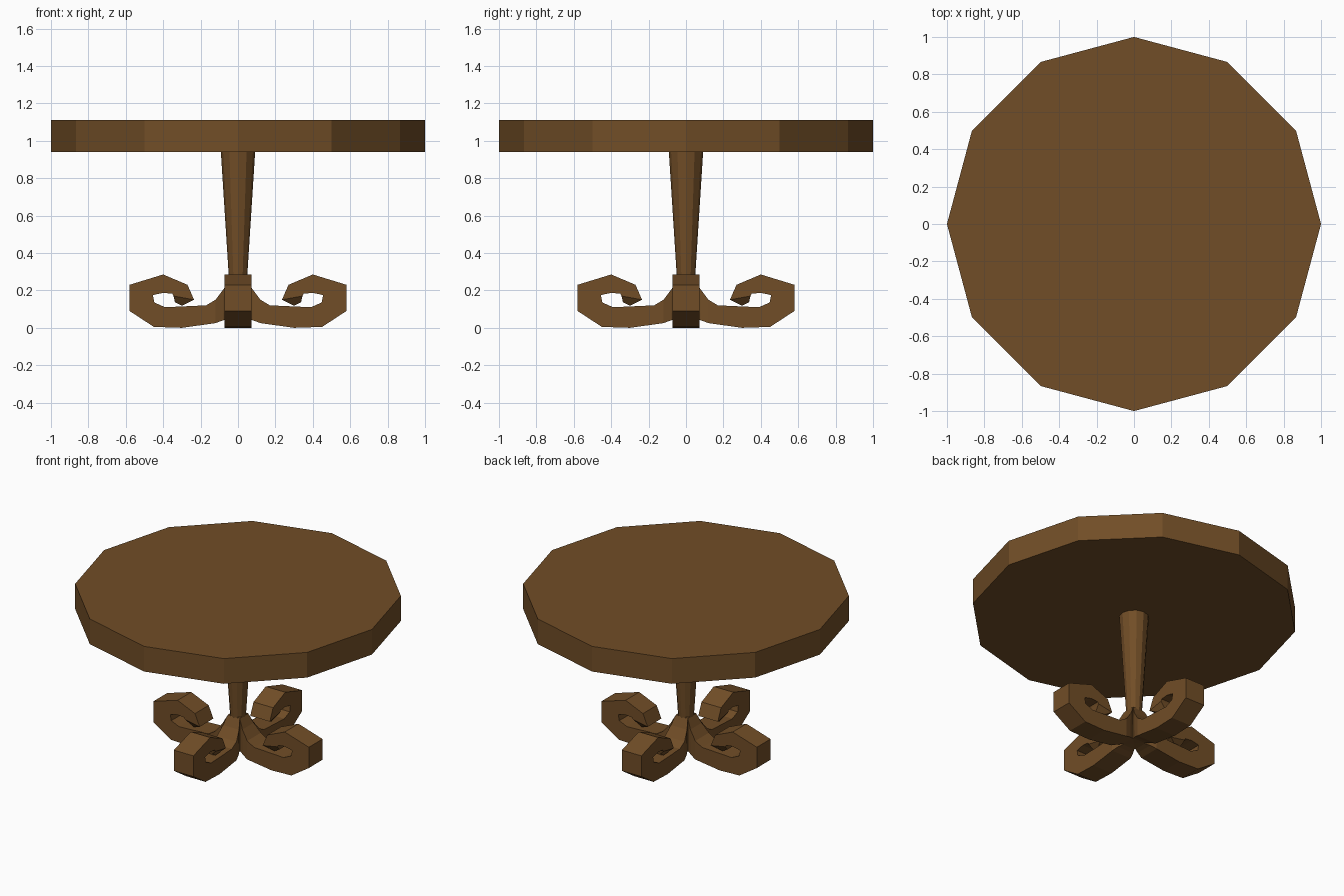
import bpy, bmesh, math
from mathutils import Matrix

cube = bpy.data.objects.get("Cube")
if cube:
    bpy.data.objects.remove(cube)

wood = bpy.data.materials.new("brown wood")
wood.use_nodes = True
color = (0.165, 0.075, 0.02, 1)
wood.diffuse_color = color
bsdf = next(n for n in wood.node_tree.nodes if n.type == 'BSDF_PRINCIPLED')
bsdf.inputs["Base Color"].default_value = color
bsdf.inputs["Roughness"].default_value = 0.8


def finish(name, bm):
    bmesh.ops.recalc_face_normals(bm, faces=bm.faces)
    mesh = bpy.data.meshes.new(name)
    bm.to_mesh(mesh)
    bm.free()
    mesh.materials.append(wood)
    ob = bpy.data.objects.new(name, mesh)
    bpy.context.collection.objects.link(ob)
    return ob


def tapered_cylinder(name, r_low, r_high, z_low, z_high, sides=12):
    bm = bmesh.new()
    bmesh.ops.create_cone(bm, cap_ends=True, segments=sides, radius1=r_low,
                          radius2=r_high, depth=z_high - z_low,
                          matrix=Matrix.Translation((0, 0, (z_low + z_high) / 2)))
    return finish(name, bm)


tapered_cylinder("table_top", 1, 1, 0.94, 1.11)
tapered_cylinder("column", 0.047, 0.092, 0.24, 0.945)

# Scroll leg sections: outer x, z, inner x, z, half width
SECTIONS = [
    (0.00, 0.05, 0.00, 0.28, 0.04),
    (0.05, 0.048, 0.045, 0.27, 0.045),
    (0.08, 0.04, 0.075, 0.21, 0.06),
    (0.12, 0.025, 0.12, 0.15, 0.073),
    (0.30, 0.00, 0.17, 0.12, 0.073),
    (0.45, 0.005, 0.39, 0.11, 0.073),
    (0.58, 0.09, 0.447, 0.135, 0.073),
    (0.58, 0.23, 0.455, 0.175, 0.073),
    (0.40, 0.285, 0.40, 0.187, 0.073),
    (0.27, 0.23, 0.35, 0.182, 0.073),
    (0.235, 0.15, 0.345, 0.17, 0.073),
    (0.30, 0.118, 0.337, 0.137, 0.04),
]


def scroll_leg(name, angle):
    bm = bmesh.new()
    rings = []
    for ox, oz, ix, iz, w in SECTIONS:
        corners = ((ox, -w, oz), (ox, w, oz), (ix, w, iz), (ix, -w, iz))
        rings.append([bm.verts.new(c) for c in corners])
    for a, b in zip(rings, rings[1:]):
        for i in range(4):
            j = (i + 1) % 4
            bm.faces.new((a[i], a[j], b[j], b[i]))
    bm.faces.new(rings[0])
    bm.faces.new(rings[-1])
    bmesh.ops.rotate(bm, verts=bm.verts, matrix=Matrix.Rotation(angle, 3, 'Z'))
    return finish(name, bm)


for k, side in enumerate(("left", "back", "right", "front")):
    scroll_leg(side + "_leg", k * math.pi / 2)
